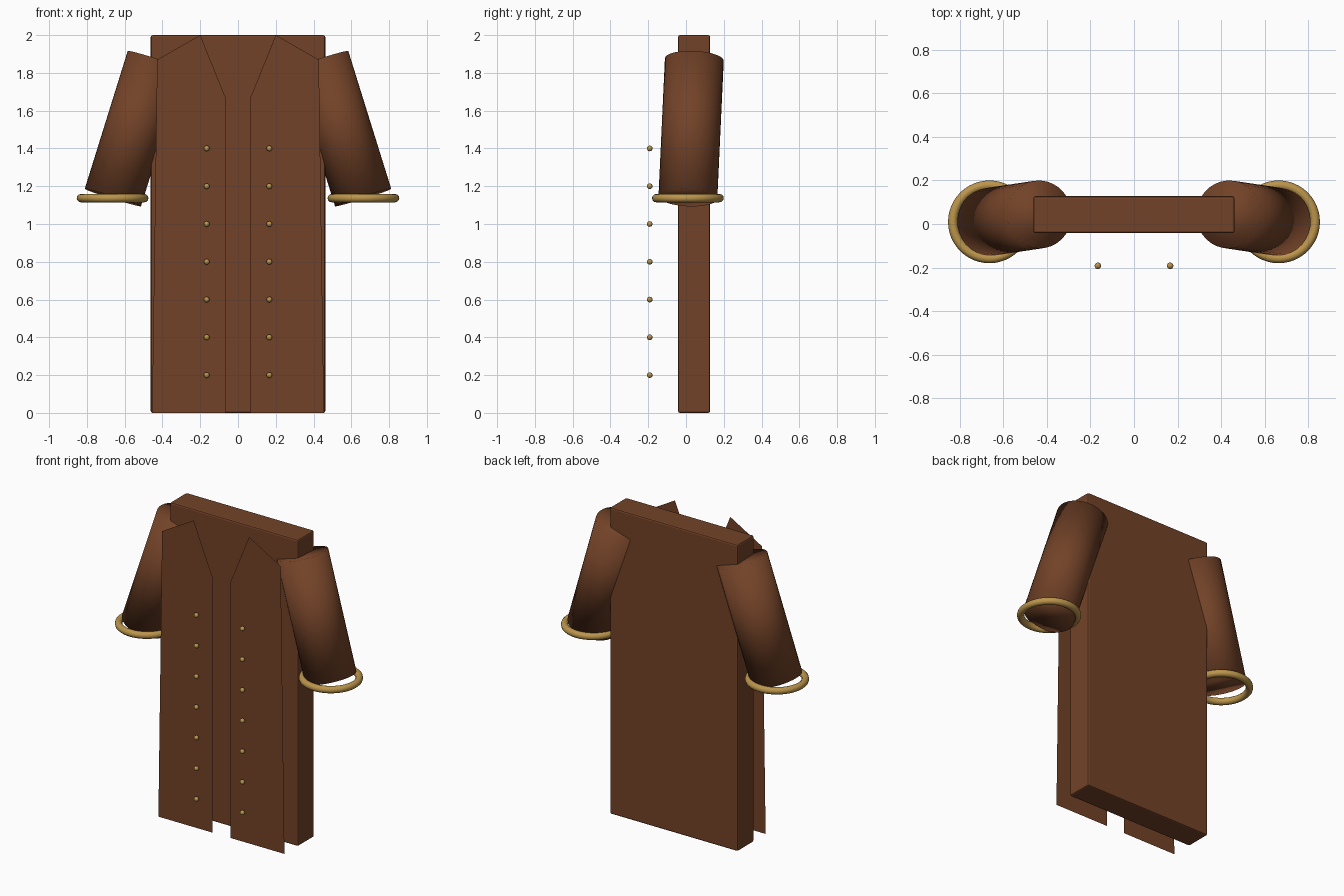
import bpy, bmesh
from mathutils import Vector

if "Cube" in bpy.data.objects:
    bpy.data.objects.remove(bpy.data.objects["Cube"])


def material(name, rgb):
    m = bpy.data.materials.new(name)
    m.diffuse_color = (*rgb, 1)
    m.use_nodes = True
    m.node_tree.nodes["Principled BSDF"].inputs["Base Color"].default_value = m.diffuse_color
    return m


BROWN = material("brown_cloth", (0.17, 0.055, 0.021))
GOLD = material("gold_trim", (0.50, 0.30, 0.07))


def finish(name, mat, smooth=False):
    ob = bpy.context.object
    ob.name = name
    ob.data.materials.append(mat)
    if smooth:
        bpy.ops.object.shade_smooth()
    return ob


# Coat body: thin slab with slightly softened edges
bpy.ops.mesh.primitive_cube_add(size=1, location=(0, 0.043, 1))
body = finish("coat_body", BROWN)
body.scale = (0.924, 0.17, 2)
bpy.ops.object.transform_apply(location=False, rotation=False, scale=True)
bevel = body.modifiers.new("soft_edges", 'BEVEL')
bevel.width = 0.01
bevel.segments = 2

PANEL = [(0.066, 0), (0.455, 0), (0.428, 1.87), (0.20, 2.0), (0.066, 1.67)]

for side, s in (("left", -1), ("right", 1)):
    # Front panel: single sheet hanging in front of the body
    bm = bmesh.new()
    pts = PANEL if s > 0 else PANEL[::-1]
    bm.faces.new([bm.verts.new((s * x, -0.171, z)) for x, z in pts])
    mesh = bpy.data.meshes.new(side + "_front_panel")
    bm.to_mesh(mesh)
    bm.free()
    mesh.materials.append(BROWN)
    bpy.context.collection.objects.link(bpy.data.objects.new(side + "_front_panel", mesh))

    # Sleeve: closed cylinder leaning outward, smooth over its rims
    top = Vector((s * 0.435, 0.044, 1.87))
    end = Vector((s * 0.6625, 0.01, 1.14))
    axis = top - end
    bpy.ops.mesh.primitive_cylinder_add(
        vertices=32, radius=0.156, depth=axis.length, location=(top + end) / 2,
        rotation=axis.to_track_quat('Z', 'Y').to_euler())
    finish(side + "_sleeve", BROWN, True)

    # Cuff ring, level with the ground
    bpy.ops.mesh.primitive_torus_add(
        major_segments=48, minor_segments=12, major_radius=0.168,
        minor_radius=0.022, location=(s * 0.664, 0.01, 1.137))
    finish(side + "_cuff_ring", GOLD, True)

    # Row of buttons
    for i in range(7):
        bpy.ops.mesh.primitive_uv_sphere_add(
            segments=16, ring_count=8, radius=0.015,
            location=(s * 0.166, -0.192, 0.2 + 0.2 * i))
        finish(f"{side}_button_{i + 1}", GOLD, True)
